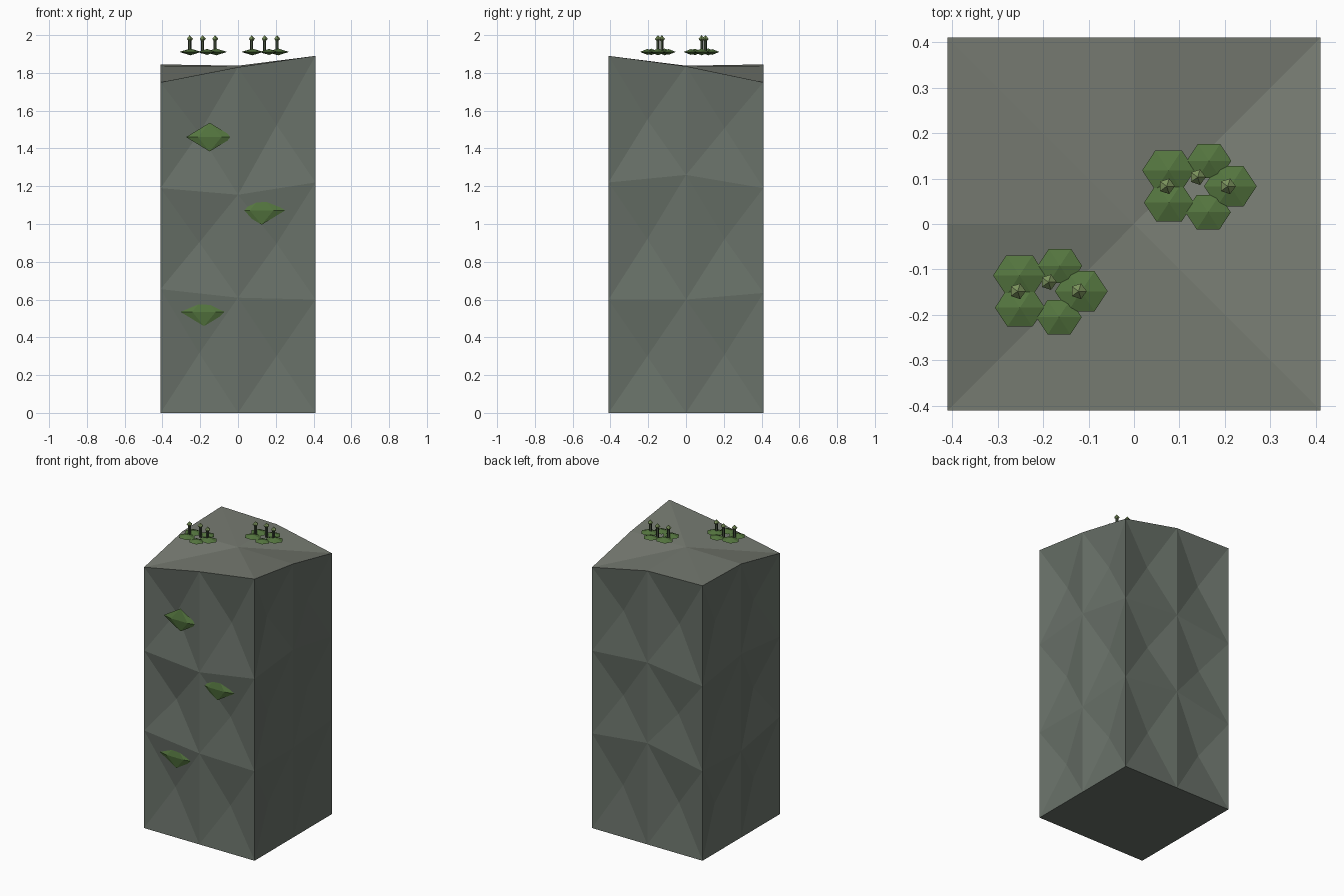
import bpy, bmesh, math, random
from mathutils import Vector

if "Cube" in bpy.data.objects:
    bpy.data.objects.remove(bpy.data.objects["Cube"])

random.seed(4)


def material(name, rgb):
    m = bpy.data.materials.new(name)
    m.diffuse_color = (*rgb, 1)
    m.use_nodes = True
    m.node_tree.nodes["Principled BSDF"].inputs["Base Color"].default_value = m.diffuse_color
    return m


ROCK = material("rock", (0.14, 0.165, 0.14))
CAP = material("rock_top", (0.18, 0.195, 0.165))
MOSS = material("moss", (0.09, 0.18, 0.05))
STEM = material("stem", (0.05, 0.07, 0.04))
HEAD = material("head", (0.22, 0.32, 0.12))


def finish(bm, name, *mats):
    bmesh.ops.recalc_face_normals(bm, faces=bm.faces)
    me = bpy.data.meshes.new(name)
    bm.to_mesh(me)
    bm.free()
    ob = bpy.data.objects.new(name, me)
    for m in mats:
        me.materials.append(m)
    bpy.context.collection.objects.link(ob)
    return ob


def bipyramid(name, center, radii, sides, mat):
    bm = bmesh.new()
    c, r = Vector(center), radii
    ring = [bm.verts.new(c + Vector((r[0] * math.cos(a), r[1] * math.sin(a), 0)))
            for a in (2 * math.pi * i / sides for i in range(sides))]
    for dz in (r[2], -r[2]):
        tip = bm.verts.new(c + Vector((0, 0, dz)))
        for i in range(sides):
            bm.faces.new((ring[i], ring[(i + 1) % sides], tip))
    return finish(bm, name, mat)


# Rock pillar: rings of corners and side midpoints, each panel dented inward
H = 0.41
OUTLINE = [(-H, -H), (0, -H), (H, -H), (H, 0), (H, H), (0, H), (-H, H), (-H, 0)]
HEIGHTS = [
    [0] * 8,
    [0.655, 0.61, 0.60, 0.60, 0.635, 0.68, 0.60, 0.58],
    [1.19, 1.155, 1.22, 1.26, 1.19, 1.22, 1.17, 1.23],
    [1.75, 1.83, 1.89, 1.835, 1.75, 1.835, 1.845, 1.835],
]
INWARD = [(0, 1), (-1, 0), (0, -1), (1, 0)]
bm = bmesh.new()
rings = [[bm.verts.new((x, y, z)) for (x, y), z in zip(OUTLINE, row)] for row in HEIGHTS]
for low, high in zip(rings, rings[1:]):
    for i in range(8):
        j = (i + 1) % 8
        quad = [low[i], low[j], high[j], high[i]]
        mid = sum((v.co for v in quad), Vector()) / 4
        nx, ny = INWARD[i // 2]
        d = random.uniform(0.035, 0.055)
        tip = bm.verts.new(mid + Vector((nx, ny, 0)) * d)
        for k in range(4):
            bm.faces.new((quad[k], quad[(k + 1) % 4], tip))
bm.faces.new(rings[0][::-1])
peak = bm.verts.new((0, 0, 1.838))
for i in range(8):
    f = bm.faces.new((rings[3][i], rings[3][(i + 1) % 8], peak))
    f.material_index = 1
finish(bm, "rock_pillar", ROCK, CAP)

# Moss patches on the front face
for x, z in ((-0.15, 1.46), (0.125, 1.072), (-0.18, 0.535)):
    bipyramid("wall_moss", (x, -0.396, z), (0.125, 0.016, 0.076), 6, MOSS)

# Two moss tufts on top, each with three sprouts
PADS = [(-0.064, 0.035, 0.058), (0.025, 0.056, 0.049), (0.072, 0, 0.058),
        (0.023, -0.057, 0.05), (-0.063, -0.036, 0.055)]
SPROUTS = [(-0.068, 0), (0, 0.02), (0.066, 0)]
for cx, cy in ((0.14, 0.083), (-0.188, -0.148)):
    for x, y, r in PADS:
        bipyramid("moss_pad", (cx + x, cy + y, 1.911), (r, r * 0.88, r * 0.31), 6, MOSS)
    for x, y in SPROUTS:
        bpy.ops.mesh.primitive_cylinder_add(vertices=5, radius=0.009, depth=0.07,
                                            location=(cx + x, cy + y, 1.938))
        stem = bpy.context.object
        stem.name = "sprout_stem"
        stem.data.materials.append(STEM)
        bipyramid("sprout_head", (cx + x, cy + y, 1.98), (0.018, 0.018, 0.02), 5, HEAD)
